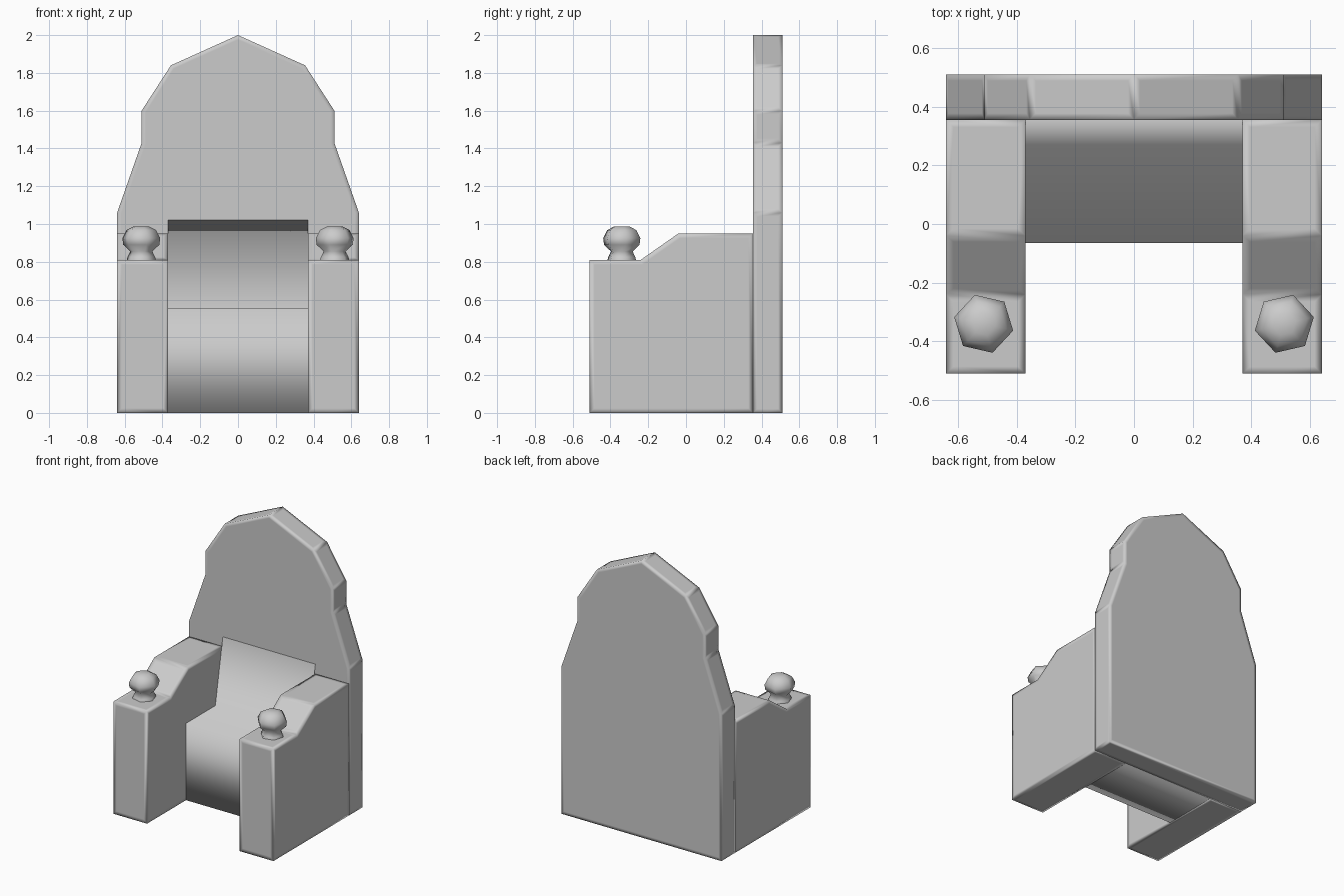
import bpy, bmesh, math
from mathutils import Vector

if "Cube" in bpy.data.objects:
    bpy.data.objects.remove(bpy.data.objects["Cube"])


def finish(name, bm, mirror=False):
    bmesh.ops.recalc_face_normals(bm, faces=bm.faces)
    mesh = bpy.data.meshes.new(name)
    bm.to_mesh(mesh)
    bm.free()
    for p in mesh.polygons:
        p.use_smooth = True
    ob = bpy.data.objects.new(name, mesh)
    bpy.context.collection.objects.link(ob)
    if mirror:
        ob.modifiers.new("mirror", 'MIRROR').use_mirror_merge = False
    return ob


def prism(name, points, depth, inset=0.0, caps=True, mirror=False):
    """Extrude a closed 3D outline by the depth vector; the inset keeps smooth edges tight."""
    bm = bmesh.new()
    a = [bm.verts.new(p) for p in points]
    b = [bm.verts.new(Vector(p) + Vector(depth)) for p in points]
    n = len(points)
    for i in range(n):
        j = (i + 1) % n
        bm.faces.new((a[i], a[j], b[j], b[i]))
    if caps:
        bm.faces.new(a)
        bm.faces.new(b[::-1])
    bmesh.ops.recalc_face_normals(bm, faces=bm.faces)
    if inset:
        bmesh.ops.inset_individual(bm, faces=bm.faces[:], thickness=inset, use_even_offset=True)
    return finish(name, bm, mirror)


def lathe(name, center, profile, sides, phase, mirror=False):
    bm = bmesh.new()
    rings = []
    for r, z in profile:
        angles = [phase + math.tau * i / sides for i in range(sides)]
        rings.append([bm.verts.new((center[0] + r * math.cos(t), center[1] + r * math.sin(t), z))
                      for t in angles])
    for lo, hi in zip(rings, rings[1:]):
        for i in range(sides):
            j = (i + 1) % sides
            bm.faces.new((lo[i], lo[j], hi[j], hi[i]))
    bm.faces.new(rings[-1])
    return finish(name, bm, mirror)


# Tall shaped backrest
half = [(0.64, 0), (0.64, 1.06), (0.51, 1.43), (0.51, 1.60), (0.355, 1.84)]
outline = half + [(0, 2.0)] + [(-x, z) for x, z in reversed(half)]
prism("backrest", [(x, 0.355, z) for x, z in outline], (0, 0.155, 0), inset=0.022)

# Solid arms with a stepped top
arm = [(-0.51, 0), (-0.51, 0.81), (-0.24, 0.81), (-0.04, 0.95), (0.355, 0.95), (0.355, 0)]
prism("arm", [(0.37, y, z) for y, z in arm], (0.27, 0, 0), inset=0.025, mirror=True)

# Seat block with a sloping lower back
seat = [(-0.065, 0), (-0.065, 0.555), (0.27, 0.555), (0.355, 1.02), (0.355, 0)]
prism("seat", [(-0.37, y, z) for y, z in seat], (0.74, 0, 0), caps=False)

# Six-sided knobs on the arm fronts
knob = [(0.08, 0.805), (0.075, 0.825), (0.06, 0.855), (0.098, 0.89),
        (0.103, 0.925), (0.08, 0.968), (0.04, 0.988)]
lathe("arm_knob", (0.512, -0.34), knob, 6, math.radians(13), mirror=True)
